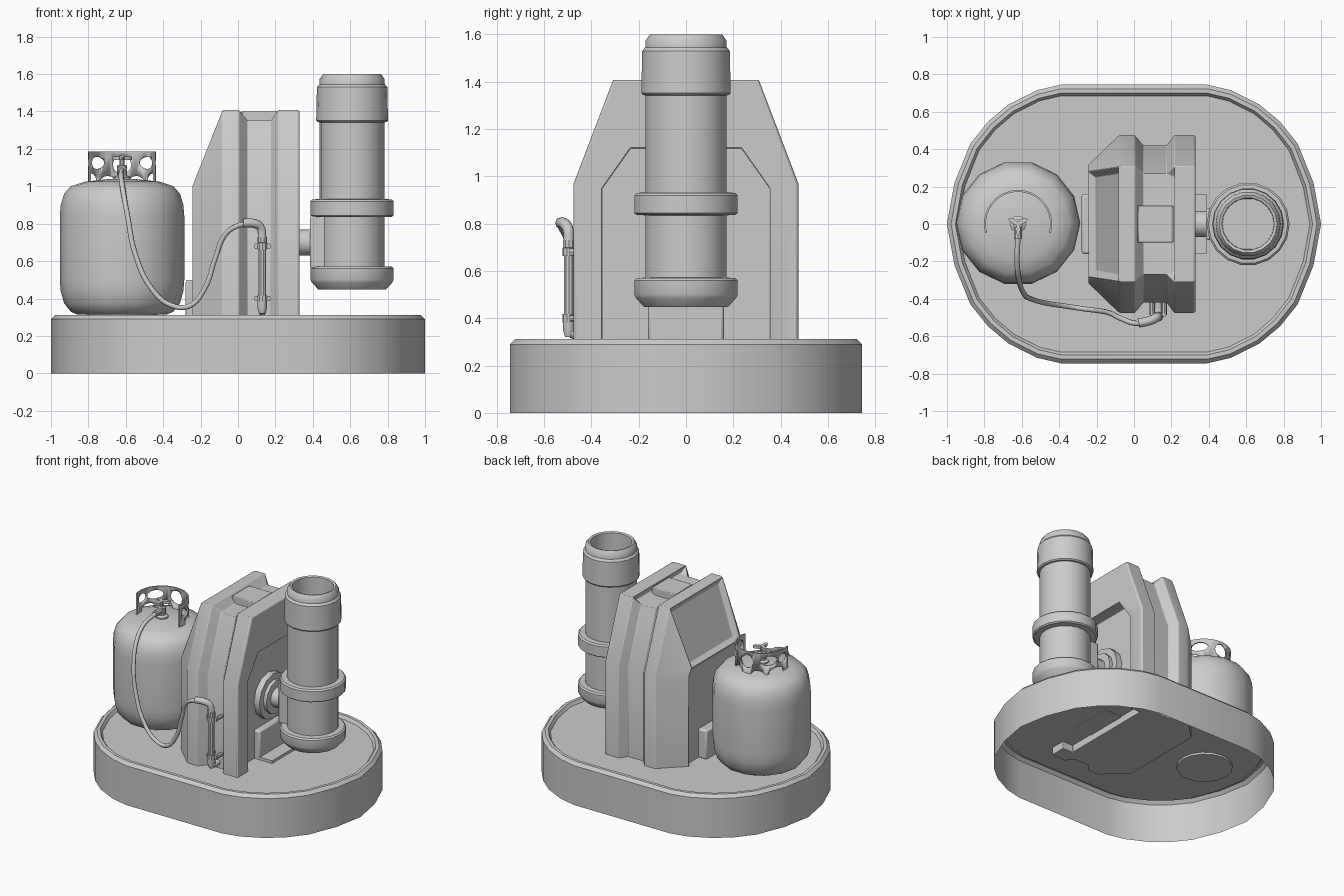
import bpy, bmesh
from math import sin, cos, pi, radians

if "Cube" in bpy.data.objects:
    bpy.data.objects.remove(bpy.data.objects["Cube"])


def smooth(ob, angle=35):
    bpy.ops.object.select_all(action='DESELECT')
    ob.select_set(True)
    bpy.context.view_layer.objects.active = ob
    bpy.ops.object.shade_smooth_by_angle(angle=radians(angle))


def loft(name, rings, caps=(True, True), inset=None, angle=35):
    """Skin a list of equal-length point rings; optionally sink chosen faces."""
    bm = bmesh.new()
    vs = [[bm.verts.new(p) for p in ring] for ring in rings]
    n = len(rings[0])
    for a, b in zip(vs, vs[1:]):
        for i in range(n):
            bm.faces.new((a[i], a[(i + 1) % n], b[(i + 1) % n], b[i]))
    if caps[0]:
        bm.faces.new(vs[0])
    if caps[1]:
        bm.faces.new(vs[-1])
    bmesh.ops.recalc_face_normals(bm, faces=bm.faces)
    if inset:
        bmesh.ops.inset_individual(bm, faces=[f for f in bm.faces if inset(f)],
                                   thickness=0.045, depth=-0.03)
    me = bpy.data.meshes.new(name)
    bm.to_mesh(me)
    bm.free()
    ob = bpy.data.objects.new(name, me)
    bpy.context.collection.objects.link(ob)
    smooth(ob, angle)
    return ob


def lathe(name, x, y, profile, n, caps=(True, True), angle=35):
    return loft(name, [[(x + r * cos(2 * pi * i / n), y + r * sin(2 * pi * i / n), z)
                        for i in range(n)] for r, z in profile], caps, angle=angle)


def box(name, lo, hi, bevel=0.0):
    ring = lambda z: [(lo[0], lo[1], z), (hi[0], lo[1], z), (hi[0], hi[1], z), (lo[0], hi[1], z)]
    ob = loft(name, [ring(lo[2]), ring(hi[2])])
    if bevel:
        add_bevel(ob, bevel)
    return ob


def add_bevel(ob, width):
    m = ob.modifiers.new("bevel", 'BEVEL')
    m.width, m.segments, m.limit_method = width, 2, 'ANGLE'


def cyl(name, r, h, loc, rot=(0, 0, 0), n=16, scale=(1, 1, 1)):
    bpy.ops.mesh.primitive_cylinder_add(vertices=n, radius=r, depth=h, location=loc,
                                        rotation=rot, scale=scale)
    ob = bpy.context.object
    ob.name = name
    smooth(ob)
    return ob


def cut(ob, cutter):
    m = ob.modifiers.new("cut", 'BOOLEAN')
    m.operation, m.solver, m.object = 'DIFFERENCE', 'EXACT', cutter
    cutter.hide_render = True
    cutter.hide_set(True)


def tube(name, pts, r):
    cu = bpy.data.curves.new(name, 'CURVE')
    cu.dimensions, cu.bevel_depth, cu.bevel_resolution = '3D', r, 2
    cu.resolution_u, cu.use_fill_caps = 5, True
    sp = cu.splines.new('BEZIER')
    sp.bezier_points.add(len(pts) - 1)
    for bp, p in zip(sp.bezier_points, pts):
        bp.co = p
        bp.handle_left_type = bp.handle_right_type = 'AUTO'
    ob = bpy.data.objects.new(name, cu)
    bpy.context.collection.objects.link(ob)


# Base: hollow rounded plinth with a raised rim
def stadium(d, z):
    quarter = [(0.39, 0.745), (0.52, 0.715), (0.67, 0.64), (0.78, 0.548),
               (0.875, 0.43), (0.96, 0.22), (1.0, 0.0)]
    k = [(0.39 + (x - 0.39) * (0.61 - d) / 0.61, y * (0.745 - d) / 0.745) for x, y in quarter]
    right = [(x, -y) for x, y in k] + k[-2::-1]
    return [(x, y, z) for x, y in right + [(-x, -y) for x, y in right]]


loft("base", [stadium(d, z) for d, z in
              ((0, 0), (0, 0.29), (0.022, 0.312), (0.045, 0.312), (0.06, 0.29))],
     caps=(False, True), angle=30)


# Housing: cross-sections along x, with a groove and a sloped left bulge
def section(x, hw, zs, tw, zt):
    half = [(hw, 0.235), (hw, zs), (tw, zt)]
    return [(x, -y, z) for y, z in half] + [(x, y, z) for y, z in reversed(half)]


def ridge(x, o):
    return section(x, 0.475 - o, 0.97 - o * 0.3, 0.308 - o * 0.7, 1.408 - o)


body = loft("housing",
            [section(-0.245, 0.315, 0.95, 0.28, 1.0)] +
            [ridge(x, o) for x, o in ((-0.085, 0.005), (-0.07, 0), (0.005, 0), (0.05, 0.055),
                                      (0.175, 0.055), (0.215, 0), (0.32, 0), (0.33, 0.008))],
            inset=lambda f: f.normal.x < -0.8 and abs(f.normal.y) < 0.1, angle=25)
hexa = [(-0.355, 0.2), (-0.355, 0.95), (-0.235, 1.12), (0.235, 1.12), (0.355, 0.95), (0.355, 0.2)]
cut(body, loft("panel_cutter", [[(x, y, z) for y, z in hexa] for x in (0.245, 0.4)]))
add_bevel(body, 0.007)
box("housing_top_block", (0.02, -0.1, 1.3), (0.21, 0.1, 1.403), 0.005)

# Skid brackets either side of the housing, with a foot plate on the right
box("skid_bracket", (-0.28, -0.16, 0.285), (0.29, 0.16, 0.5), 0.012)
box("skid_foot", (0.24, -0.16, 0.285), (0.39, 0.16, 0.31))

# Coupling from housing to exhaust
side = (0, pi / 2, 0)
cyl("coupling_flange", 0.165, 0.05, (0.265, 0, 0.7), side, 12)
cyl("coupling_hub", 0.12, 0.03, (0.3, 0, 0.7), side, 12)
cyl("coupling_shaft", 0.07, 0.24, (0.36, 0, 0.7), side, 12)
box("exhaust_mount", (0.385, -0.085, 0.56), (0.5, 0.085, 0.84), 0.01)

# Exhaust stack: one turned profile, hollow at the top
lathe("exhaust_stack", 0.61, 0, [
    (0.18, 0.448), (0.215, 0.485), (0.222, 0.5), (0.222, 0.56), (0.212, 0.57), (0.173, 0.572),
    (0.173, 0.835), (0.212, 0.837), (0.222, 0.845), (0.222, 0.92), (0.212, 0.93), (0.173, 0.932),
    (0.173, 1.342), (0.185, 1.344), (0.192, 1.352), (0.188, 1.53), (0.175, 1.545),
    (0.173, 1.575), (0.155, 1.6), (0.14, 1.595), (0.137, 1.36)], 18)

# Gas tank with foot ring
TX = -0.62
lathe("gas_tank", TX, 0.005, [
    (0.24, 0.315), (0.275, 0.33), (0.31, 0.375), (0.328, 0.44), (0.333, 0.5), (0.333, 0.84),
    (0.328, 0.9), (0.31, 0.96), (0.275, 1.0), (0.2, 1.025), (0.06, 1.04)], 14, angle=40)
lathe("tank_foot", TX, 0.005, [(0.19, 0.275), (0.19, 0.34)], 16)

# Collar guard: open ring with holes
arc = [radians(-15 + 210 * i / 20) for i in range(21)]
collar = loft("tank_collar", [[(TX + r * cos(a), r * sin(a), z) for r, z in
                               ((0.172, 1.01), (0.182, 1.01), (0.182, 1.185), (0.172, 1.185))]
                              for a in arc])
for deg, z, sc in ((90, 1.115, (1.1, 1.1, 1)), (40, 1.125, (0.75, 1.3, 1)),
                   (140, 1.125, (0.75, 1.3, 1)), (5, 1.125, (0.75, 0.9, 1)),
                   (175, 1.125, (0.75, 0.9, 1)), (64, 1.02, (0.8, 1.1, 1)),
                   (116, 1.02, (0.8, 1.1, 1)), (22, 1.035, (0.8, 1.3, 1)),
                   (158, 1.035, (0.8, 1.3, 1))):
    a = radians(deg)
    cut(collar, cyl("collar_cutter", 0.045, 0.1, (TX + 0.176 * cos(a), 0.176 * sin(a), z),
                    (0, pi / 2, a), 12, sc))

# Valve and three-armed handle
lathe("valve_stem", TX, 0, [(0.045, 1.02), (0.045, 1.05), (0.026, 1.06), (0.026, 1.11),
                            (0.014, 1.115), (0.014, 1.16)], 10)
cyl("valve_outlet", 0.022, 0.08, (TX, -0.04, 1.09), (pi / 2, 0, 0), 10)
for i in range(3):
    a = radians(30 + 120 * i)
    cyl("valve_handle_arm", 0.033, 0.02, (TX + 0.027 * cos(a), 0.027 * sin(a), 1.15),
        (0, 0, a), 8, (1, 0.4, 1))

# Hose from valve to pipe
tube("hose", [(-0.62, -0.06, 1.09), (-0.625, -0.2, 1.06), (-0.615, -0.3, 0.98),
              (-0.59, -0.37, 0.84), (-0.55, -0.4, 0.64), (-0.46, -0.425, 0.45),
              (-0.36, -0.44, 0.365), (-0.26, -0.455, 0.36), (-0.18, -0.465, 0.45),
              (-0.12, -0.48, 0.62), (-0.07, -0.505, 0.74), (0, -0.53, 0.79),
              (0.05, -0.53, 0.8)], 0.014)

# Supply pipe with fittings and wall clamps
tube("pipe_elbow", [(0.025, -0.53, 0.803), (0.09, -0.515, 0.8), (0.12, -0.5, 0.78),
                    (0.13, -0.495, 0.72)], 0.024)
lathe("supply_pipe", 0.13, -0.495, [(0.026, 0.73), (0.026, 0.7), (0.021, 0.695), (0.021, 0.4),
                                    (0.026, 0.395), (0.026, 0.35), (0.017, 0.32)], 10)
tube("pipe_inlet", [(0.13, -0.495, 0.36), (0.13, -0.48, 0.335), (0.13, -0.41, 0.33)], 0.02)
for z in (0.4, 0.68):
    cyl("clamp_ring", 0.027, 0.035, (0.13, -0.495, z), n=10)
    for x in (0.098, 0.162):
        cyl("clamp_post", 0.014, 0.075, (x, -0.45, z), (pi / 2, 0, 0), 8)
    box("clamp_strap", (0.09, -0.495, z - 0.014), (0.17, -0.478, z + 0.014))
